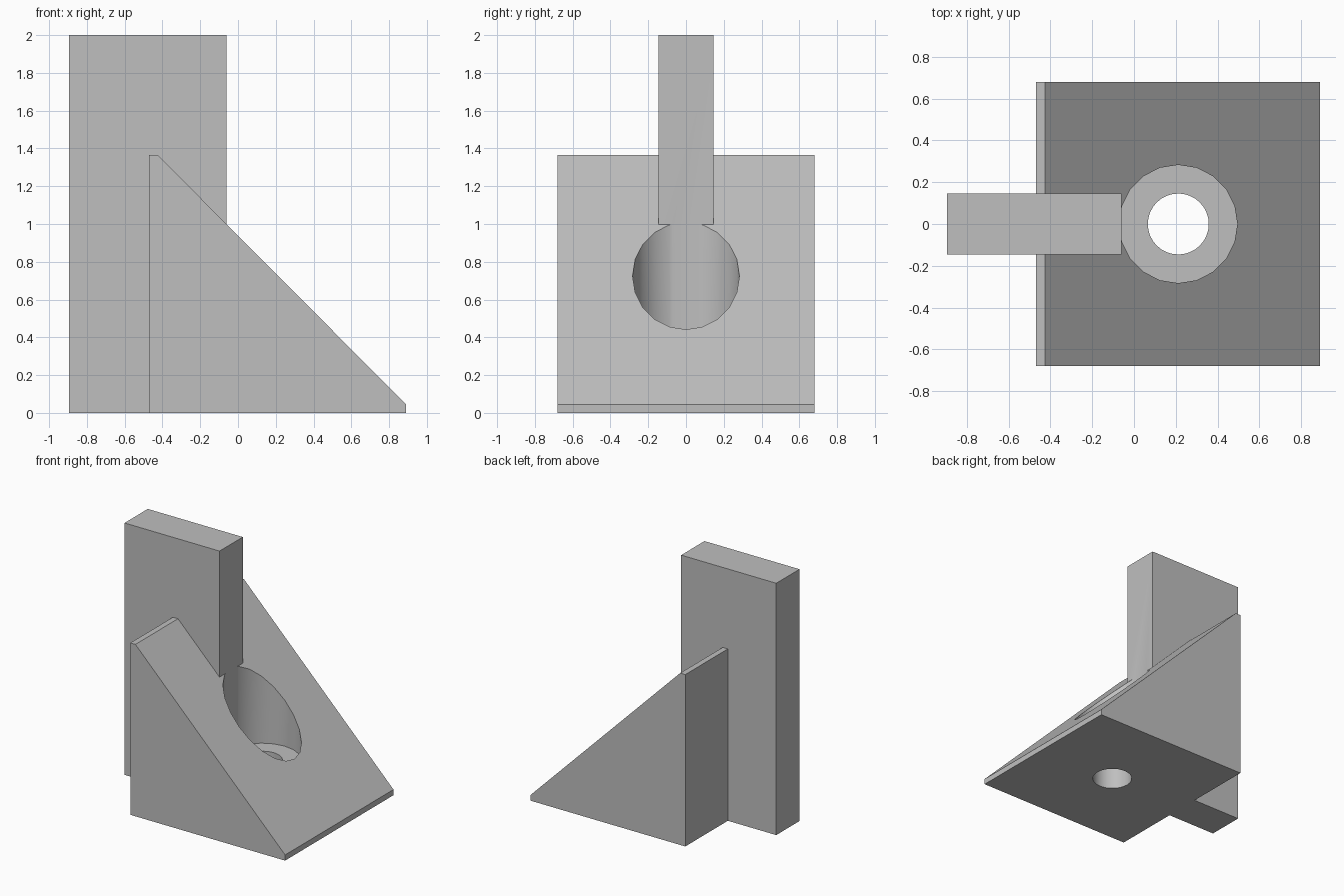
import bpy, bmesh, math

if "Cube" in bpy.data.objects:
    bpy.data.objects.remove(bpy.data.objects["Cube"], do_unlink=True)

grey = bpy.data.materials.new("plain grey")
grey.use_nodes = True
colour = (0.52, 0.52, 0.52, 1)
grey.diffuse_color = colour
grey.node_tree.nodes["Principled BSDF"].inputs["Base Color"].default_value = colour


def make_object(name, bm):
    bmesh.ops.recalc_face_normals(bm, faces=bm.faces)
    mesh = bpy.data.meshes.new(name)
    bm.to_mesh(mesh)
    bm.free()
    mesh.materials.append(grey)
    ob = bpy.data.objects.new(name, mesh)
    bpy.context.collection.objects.link(ob)
    return ob


def extrude_profile(name, profile, half_width):
    """Extrude an x-z outline symmetrically along y."""
    bm = bmesh.new()
    face = bm.faces.new([bm.verts.new((x, -half_width, z)) for x, z in profile])
    new = bmesh.ops.extrude_face_region(bm, geom=[face])["geom"]
    verts = [v for v in new if isinstance(v, bmesh.types.BMVert)]
    bmesh.ops.translate(bm, verts=verts, vec=(0, 2 * half_width, 0))
    return make_object(name, bm)


def vertical_cutter(name, radius, bottom, top, sides):
    bm = bmesh.new()
    bmesh.ops.create_cone(bm, cap_ends=True, segments=sides, radius1=radius,
                          radius2=radius, depth=top - bottom)
    bmesh.ops.translate(bm, verts=bm.verts, vec=(0.212, 0, (top + bottom) / 2))
    ob = make_object(name, bm)
    ob.hide_render = True
    return ob


def combine(target, other, operation):
    """Apply a boolean and remove the second solid."""
    mod = target.modifiers.new(operation, 'BOOLEAN')
    mod.operation = operation
    mod.solver = 'EXACT'
    mod.object = other
    bpy.ops.object.select_all(action='DESELECT')
    bpy.context.view_layer.objects.active = target
    target.select_set(True)
    bpy.ops.object.modifier_apply(modifier=mod.name)
    bpy.data.objects.remove(other, do_unlink=True)


# Sloped block with blunt top and toe
block = extrude_profile("wedge_bracket", [(-0.47, 0), (0.89, 0), (0.89, 0.045),
                                          (-0.425, 1.365), (-0.47, 1.365)], 0.68)

# Counterbored screw hole
combine(block, vertical_cutter("counterbore", 0.283, 0.36, 2, 20), 'DIFFERENCE')
combine(block, vertical_cutter("screw_hole", 0.146, -0.5, 1, 32), 'DIFFERENCE')

# Upright tongue, fused into the block
tongue = extrude_profile("upright_tongue", [(-0.895, 0), (-0.06, 0),
                                            (-0.06, 2), (-0.895, 2)], 0.146)
combine(block, tongue, 'UNION')

# Smooth hole walls, crisp outer edges
block.select_set(True)
bpy.context.view_layer.objects.active = block
bpy.ops.object.shade_smooth_by_angle(angle=math.radians(30))
